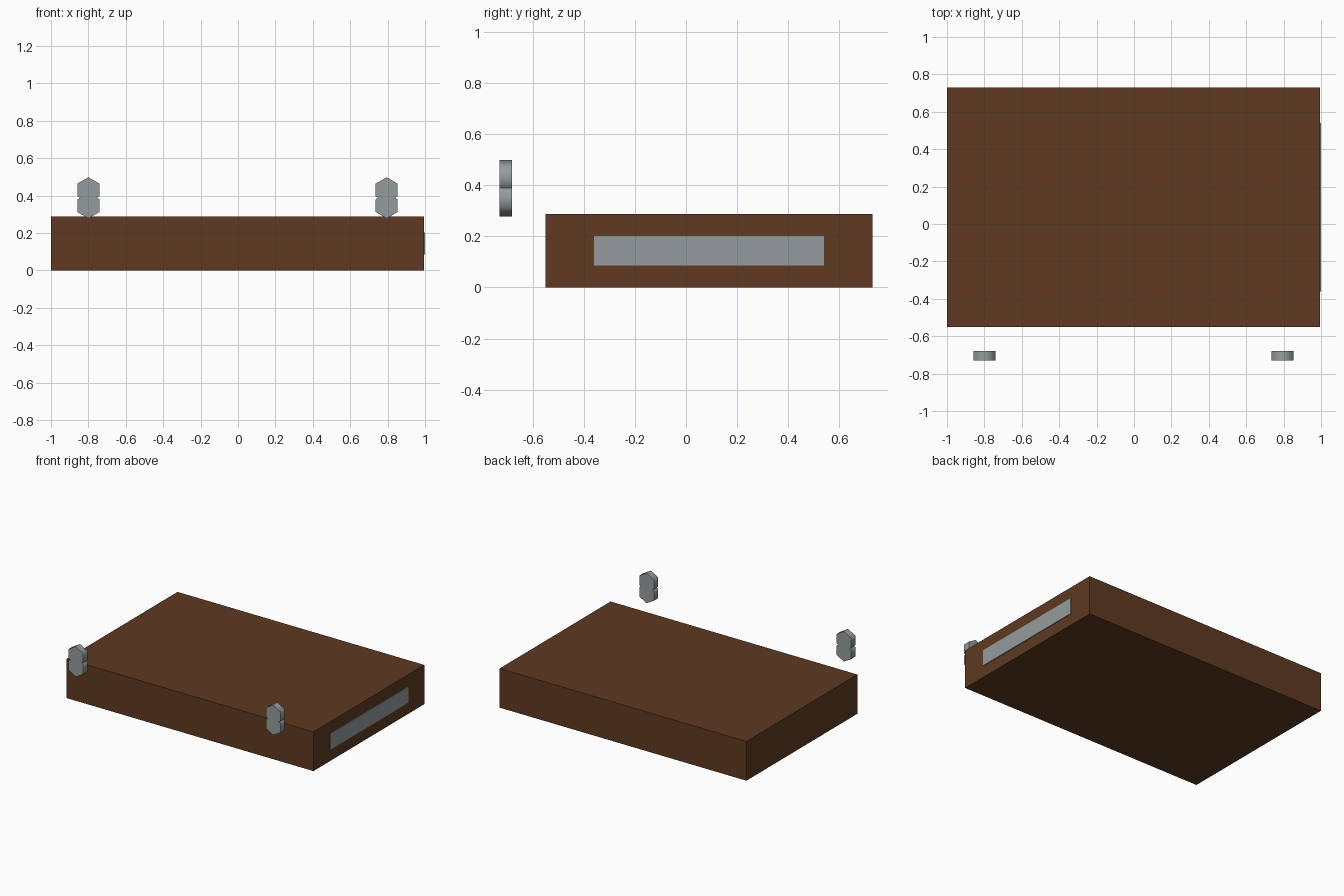
import bpy
import bmesh
import math
from mathutils import Matrix, Vector

default = bpy.data.objects.get("Cube")
if default:
    bpy.data.objects.remove(default, do_unlink=True)


def make_material(name, rgb):
    mat = bpy.data.materials.new(name)
    mat.use_nodes = True
    mat.diffuse_color = (*rgb, 1)
    mat.node_tree.nodes["Principled BSDF"].inputs["Base Color"].default_value = (*rgb, 1)
    return mat


wood = make_material("brown wood", (0.112, 0.042, 0.015))
metal = make_material("grey metal", (0.30, 0.335, 0.342))


def add_object(name, bm, mat):
    mesh = bpy.data.meshes.new(name)
    bm.to_mesh(mesh)
    bm.free()
    mesh.materials.append(mat)
    obj = bpy.data.objects.new(name, mesh)
    bpy.context.collection.objects.link(obj)
    return obj


def add_box(name, low, high, mat):
    low, high = Vector(low), Vector(high)
    bm = bmesh.new()
    bmesh.ops.create_cube(bm, size=1)
    bmesh.ops.scale(bm, vec=high - low, verts=bm.verts)
    bmesh.ops.translate(bm, vec=(low + high) / 2, verts=bm.verts)
    return add_object(name, bm, mat)


def add_hex_link(name, centre):
    """Six-sided disc facing the front, with a corner at the top."""
    bm = bmesh.new()
    bmesh.ops.create_cone(bm, cap_ends=True, segments=6,
                          radius1=0.068, radius2=0.068, depth=0.05)
    bmesh.ops.rotate(bm, matrix=Matrix.Rotation(math.pi / 2, 3, "X"), verts=bm.verts)
    bmesh.ops.translate(bm, vec=centre, verts=bm.verts)
    # Rounded shading around the rim, crisp flat caps
    for face in bm.faces:
        face.smooth = abs(face.normal.y) < 0.5
    for edge in bm.edges:
        edge.smooth = all(f.smooth for f in edge.link_faces)
    return add_object(name, bm, metal)


# Slab body and the plate on its left end
add_box("case_body", (-1, -0.55, 0), (0.995, 0.73, 0.287), wood)
add_box("side_plate", (0.99, -0.36, 0.085), (1, 0.54, 0.202), metal)

# Two pairs of overlapping latch links ahead of the body
for side, x in (("right", -0.8), ("left", 0.795)):
    for level, z in (("lower", 0.346), ("upper", 0.43)):
        add_hex_link(f"{side}_{level}_latch", (x, -0.705, z))
